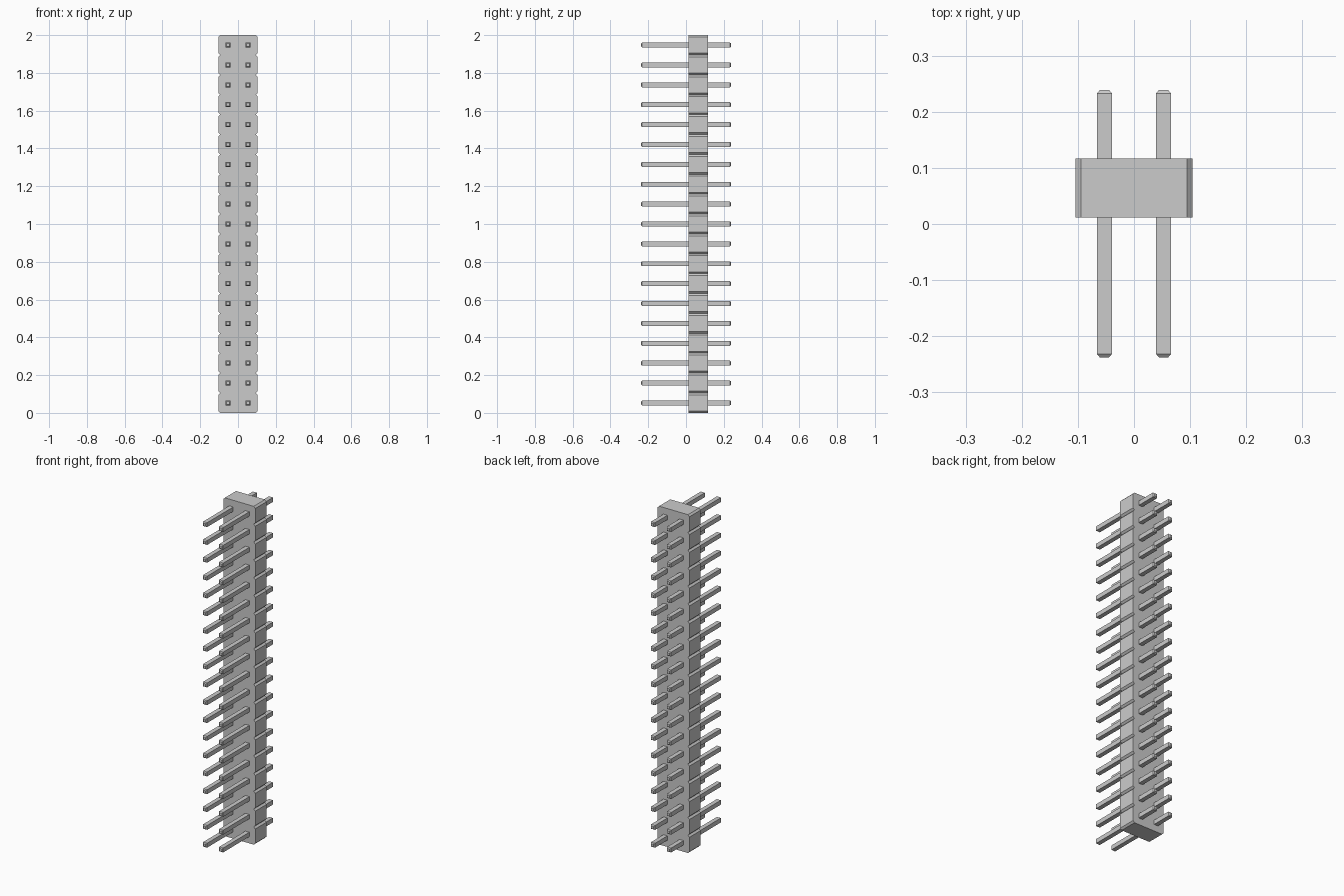
import bpy, bmesh

if "Cube" in bpy.data.objects:
    bpy.data.objects.remove(bpy.data.objects["Cube"])

COUNT = 19
PITCH = 2.0 / COUNT
HALF = 0.1045           # half width of the housing
CH = 0.010              # chamfer between segments
BODY_Y = (0.012, 0.117)


def make_object(name, bm):
    bmesh.ops.recalc_face_normals(bm, faces=bm.faces)
    mesh = bpy.data.meshes.new(name)
    bm.to_mesh(mesh)
    bm.free()
    obj = bpy.data.objects.new(name, mesh)
    bpy.context.collection.objects.link(obj)
    return obj


# Housing: notched outline in the xz plane, extruded along y
right = []
for i in range(COUNT):
    z0, z1 = i * PITCH, (i + 1) * PITCH
    if i == 0:
        right.append((HALF - CH, z0))
    right += [(HALF, z0 + CH), (HALF, z1 - CH), (HALF - CH, z1)]
outline = right + [(-x, z) for x, z in reversed(right)]

bm = bmesh.new()
face = bm.faces.new([bm.verts.new((x, BODY_Y[0], z)) for x, z in outline])
ext = bmesh.ops.extrude_face_region(bm, geom=[face], use_keep_orig=True)
moved = [g for g in ext["geom"] if isinstance(g, bmesh.types.BMVert)]
bmesh.ops.translate(bm, verts=moved, vec=(0, BODY_Y[1] - BODY_Y[0], 0))
make_object("housing", bm)

# Pins: square bars with tapered tips, lofted through four sections
SECTIONS = [(-0.238, 0.008), (-0.232, 0.013), (0.233, 0.013), (0.239, 0.008)]


def add_pin(bm, cx, cz):
    rings = [[bm.verts.new((cx + sx * r, y, cz + sz * r))
              for sx, sz in ((-1, -1), (1, -1), (1, 1), (-1, 1))]
             for y, r in SECTIONS]
    for a, b in zip(rings, rings[1:]):
        for k in range(4):
            n = (k + 1) % 4
            bm.faces.new((a[k], a[n], b[n], b[k]))
    bm.faces.new(rings[0])
    bm.faces.new(rings[-1])


for name, x in (("left_pins", -PITCH / 2), ("right_pins", PITCH / 2)):
    bm = bmesh.new()
    for i in range(COUNT):
        add_pin(bm, x, (i + 0.5) * PITCH)
    make_object(name, bm)
